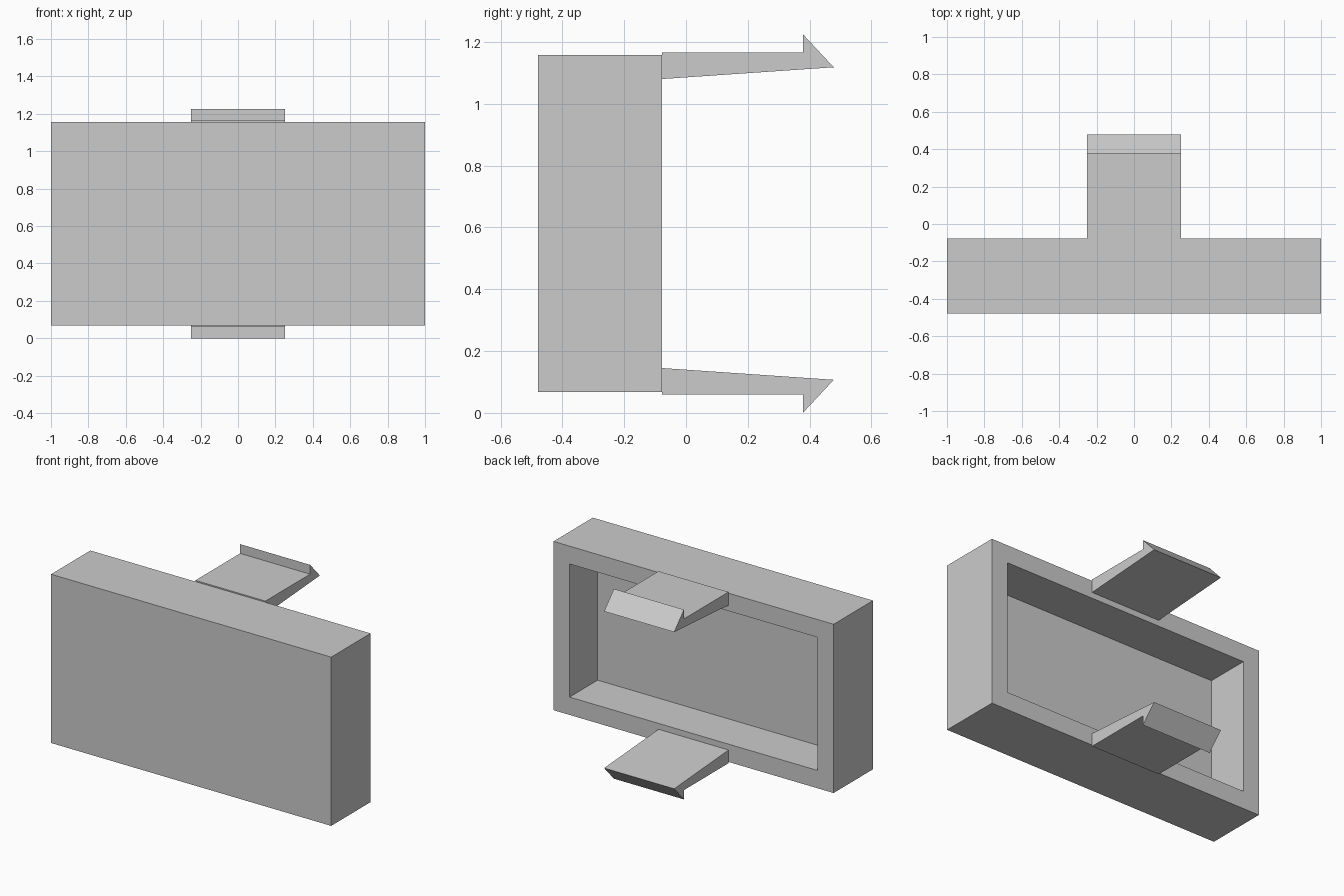
import bpy
import bmesh
from mathutils import Vector

cube = bpy.data.objects.get("Cube")
if cube:
    bpy.data.objects.remove(cube, do_unlink=True)

grey = bpy.data.materials.new("light grey")
grey.use_nodes = True
colour = (0.6, 0.6, 0.6, 1)
grey.diffuse_color = colour
grey.node_tree.nodes["Principled BSDF"].inputs["Base Color"].default_value = colour

HEIGHT = 1.225
FRONT, BACK = -0.478, -0.077
BOTTOM, TOP = 0.068, 1.157
WALL = 0.115


def add_object(name, bm):
    bmesh.ops.recalc_face_normals(bm, faces=bm.faces)
    mesh = bpy.data.meshes.new(name)
    bm.to_mesh(mesh)
    bm.free()
    mesh.materials.append(grey)
    obj = bpy.data.objects.new(name, mesh)
    bpy.context.collection.objects.link(obj)
    return obj


def prism(name, profile, width):
    """Extrude a (y, z) profile along x, centred on x = 0."""
    bm = bmesh.new()
    face = bm.faces.new([bm.verts.new((-width / 2, y, z)) for y, z in profile])
    grown = bmesh.ops.extrude_face_region(bm, geom=[face])["geom"]
    verts = [v for v in grown if isinstance(v, bmesh.types.BMVert)]
    bmesh.ops.translate(bm, verts=verts, vec=(width, 0, 0))
    return add_object(name, bm)


# Hollow cover: a box whose back face is inset and pushed inwards
bm = bmesh.new()
bmesh.ops.create_cube(bm, size=1)
bmesh.ops.scale(bm, verts=bm.verts, vec=(2, BACK - FRONT, TOP - BOTTOM))
bmesh.ops.translate(bm, verts=bm.verts,
                    vec=(0, (FRONT + BACK) / 2, (BOTTOM + TOP) / 2))
bm.normal_update()
back = max(bm.faces, key=lambda f: f.calc_center_median().y)
bmesh.ops.inset_region(bm, faces=[back], thickness=WALL, use_even_offset=True)
grown = bmesh.ops.extrude_face_region(bm, geom=[back])["geom"]
floor = [v for v in grown if isinstance(v, bmesh.types.BMVert)]
bmesh.ops.translate(bm, verts=floor, vec=Vector((0, FRONT + WALL - BACK, 0)))
if back.is_valid:
    bmesh.ops.delete(bm, geom=[back], context="FACES_ONLY")
add_object("cover", bm)

# Barbed snap clips, the lower one mirrored from the upper
clip = [(BACK, 1.08), (0.478, 1.118), (0.378, HEIGHT), (0.378, 1.165), (BACK, 1.165)]
prism("upper_clip", clip, 0.5)
prism("lower_clip", [(y, HEIGHT - z) for y, z in clip], 0.5)
